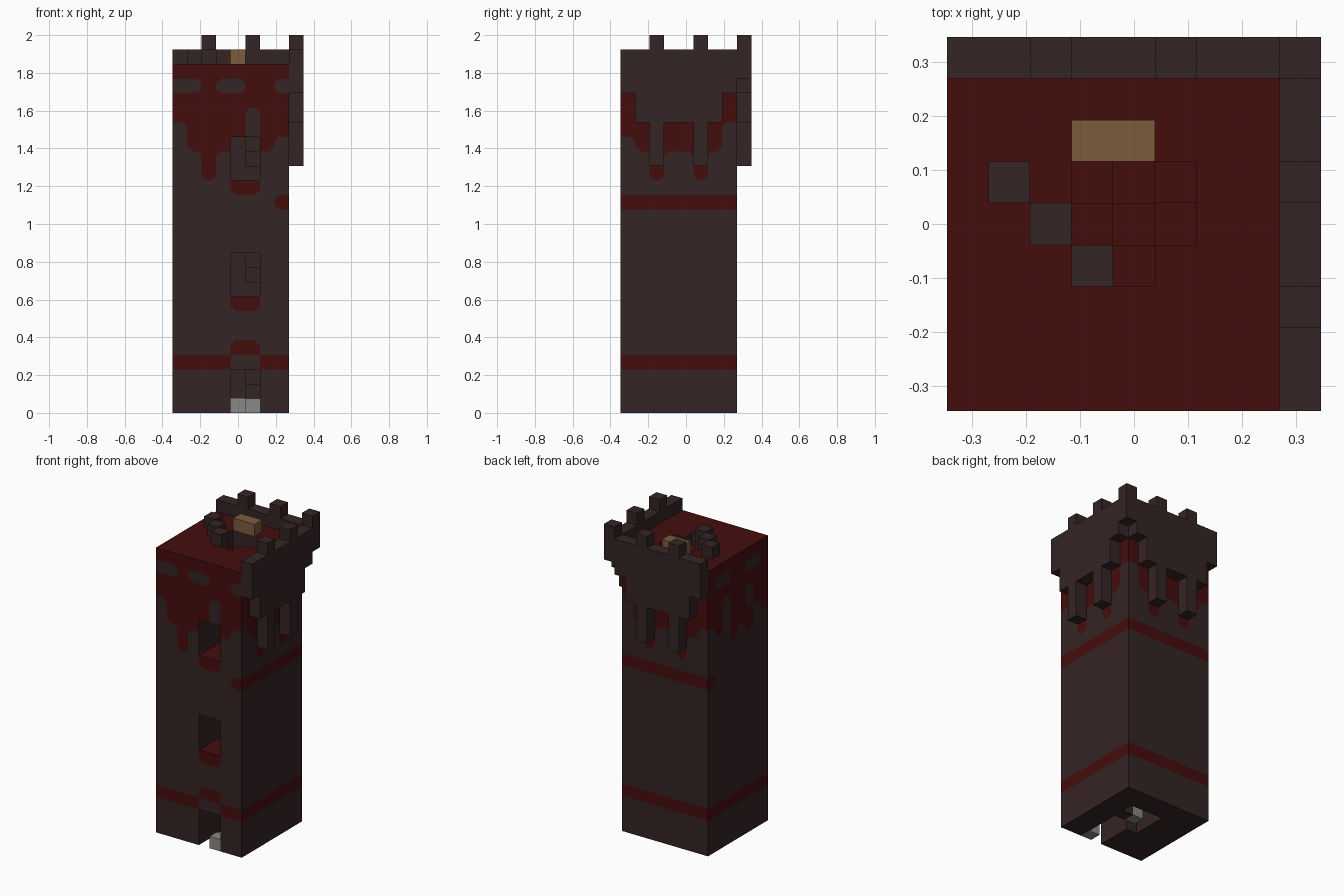
import bpy, bmesh
from mathutils import Vector
from itertools import product

cube = bpy.data.objects.get("Cube")
if cube:
    bpy.data.objects.remove(cube)

U = 2 / 26                                  # edge of one block
ORIGIN = Vector((-4.5, -4.5, 0))
HEIGHT = 24
DARK, RED, TAN, GREY = range(4)


def material(name, rgb):
    m = bpy.data.materials.new(name)
    m.use_nodes = True
    m.diffuse_color = (*rgb, 1)
    bsdf = m.node_tree.nodes["Principled BSDF"]
    bsdf.inputs["Base Color"].default_value = (*rgb, 1)
    bsdf.inputs["Roughness"].default_value = 0.9
    return m


MATERIALS = [
    material("dark brown stone", (0.036, 0.018, 0.018)),
    material("deep red", (0.060, 0.004, 0.004)),
    material("tan wood", (0.20, 0.11, 0.046)),
    material("grey stone", (0.25, 0.25, 0.245)),
]
NORMALS = [Vector(n) for n in ((1, 0, 0), (-1, 0, 0), (0, 1, 0),
                               (0, -1, 0), (0, 0, 1), (0, 0, -1))]

# Wall paint, top row first, seen from outside: # red, . dark, o opening
ALL, NONE = "########", "........"
BELOW = [NONE] * 10 + [ALL] + [NONE] * 3
FRONT = [ALL, "..#..##.", ALL, "#####.##", ".####.##", ".###oo#.",
         "..#.oo..", "..#.oo..", "....##..", ".......#", NONE, NONE, NONE,
         "....oo..", "....oo..", "....oo..", "....##..", NONE, NONE,
         "....##..", "####..##", "....oo..", "....oo..", "....oo.."]
RIGHT = [ALL] * 4 + ["#######.", ".######.", "..#..#..", "..#..#..", NONE, ALL] + BELOW
BACK = [row[::-1] for row in RIGHT]
LEFT = [ALL, "#..##..#", ALL, "##.##.##", "##.##.##", ".#.###.#",
        "...#.#..", NONE, NONE, "#......."] + BELOW


def wall_lookup(cell, n):
    """Paint grid, column and row for a block on an outer wall."""
    i, j, k = cell
    row = HEIGHT - 1 - k
    if n.y < 0:
        return FRONT, i, row
    if n.y > 0:
        return BACK, 7 - i, row
    return (RIGHT, j, row) if n.x > 0 else (LEFT, 7 - j, row)


def mark(grid, col, row):
    return grid[row][col] if 0 <= col < 8 and 0 <= row < HEIGHT else "o"


def rounded_corner(grid, col, row, sx, sz):
    """True where a painted patch ends, so its corner is cut off."""
    other = "." if mark(grid, col, row) == "#" else "#"
    around = ((col + sx, row), (col, row - sz), (col + sx, row - sz))
    return all(mark(grid, c, r) == other for c, r in around)


def block_object(name, cells, color=DARK, top=None, painted=False):
    """Join blocks into one skin, leaving out faces between neighbours."""
    cells = set(cells)
    bm = bmesh.new()

    def face(points, mat):
        f = bm.faces.new([bm.verts.new((p + ORIGIN) * U) for p in points])
        f.material_index = mat

    for cell in cells:
        for n in NORMALS:
            step = tuple(int(a + b) for a, b in zip(cell, n))
            if step in cells:
                continue
            up = Vector((0, 1, 0)) if n.z else Vector((0, 0, 1))
            right = up.cross(n)
            mid = Vector(cell) + Vector((0.5, 0.5, 0.5)) + n / 2
            signs = [(-1, -1), (1, -1), (1, 1), (-1, 1)]
            corners = [mid + right * a / 2 + up * b / 2 for a, b in signs]
            outer = not (0 <= step[0] < 8 and 0 <= step[1] < 8)
            if not (painted and outer):
                face(corners, top if top is not None and n.z > 0 else color)
                continue
            grid, col, row = wall_lookup(cell, n)
            mat = RED if mark(grid, col, row) == "#" else DARK
            outline = []
            for q, (a, b) in enumerate(signs):
                c = corners[q]
                if rounded_corner(grid, col, row, a, b):
                    p1 = c.lerp(corners[q - 1], 0.33)
                    p2 = c.lerp(corners[(q + 1) % 4], 0.33)
                    outline += [p1, p2]
                    face([p1, c, p2], DARK if mat == RED else RED)
                else:
                    outline.append(c)
            face(outline, mat)
    bmesh.ops.remove_doubles(bm, verts=bm.verts, dist=U / 100)
    mesh = bpy.data.meshes.new(name)
    bm.to_mesh(mesh)
    bm.free()
    for m in MATERIALS:
        mesh.materials.append(m)
    obj = bpy.data.objects.new(name, mesh)
    bpy.context.collection.objects.link(obj)
    return obj


# Tower: solid block less the stair shaft, doorway and two windows
def is_solid(cell):
    i, j, k = cell
    shaft = 3 <= i <= 5 and 3 <= j <= 5
    rail_support = (i, j, k) == (3, 3, HEIGHT - 1)
    opening = i in (4, 5) and j < 3 and k % 8 < 3
    return rail_support or not (shaft or opening)


tower_cells = product(range(8), range(8), range(HEIGHT))
block_object("tower", filter(is_solid, tower_cells), top=RED, painted=True)

# Spiral stair around a central pillar, one turn per storey
ring = [(5, 3), (5, 4), (5, 5), (4, 5), (3, 5), (3, 4), (3, 3), (4, 3)]
block_object("spiral_stair",
             [(*ring[n % 8], n - 1) for n in range(1, HEIGHT + 1)], top=RED)
block_object("stair_pillar", [(4, 4, k) for k in range(1, 20)], top=RED)
block_object("pillar_base", [(4, 4, 0)], GREY)
block_object("door_stone", [(5, 0, 0)], GREY)

# Overhanging parapet on the left and back, with corbels and merlons
bottoms = [22, 20, 17, 20, 20, 17, 20, 22, 23]
parapet = []
for a, low in enumerate(bottoms):
    high = HEIGHT + (2 if a % 3 == 2 else 1)
    for k in range(low, high):
        parapet += [(8, a, k), (a, 8, k)]
block_object("parapet", parapet)

# Rooftop pieces
block_object("stair_railing", [(1, 5, HEIGHT), (2, 4, HEIGHT), (3, 3, HEIGHT)])
block_object("wooden_bench", [(3, 6, HEIGHT), (4, 6, HEIGHT)], TAN)
